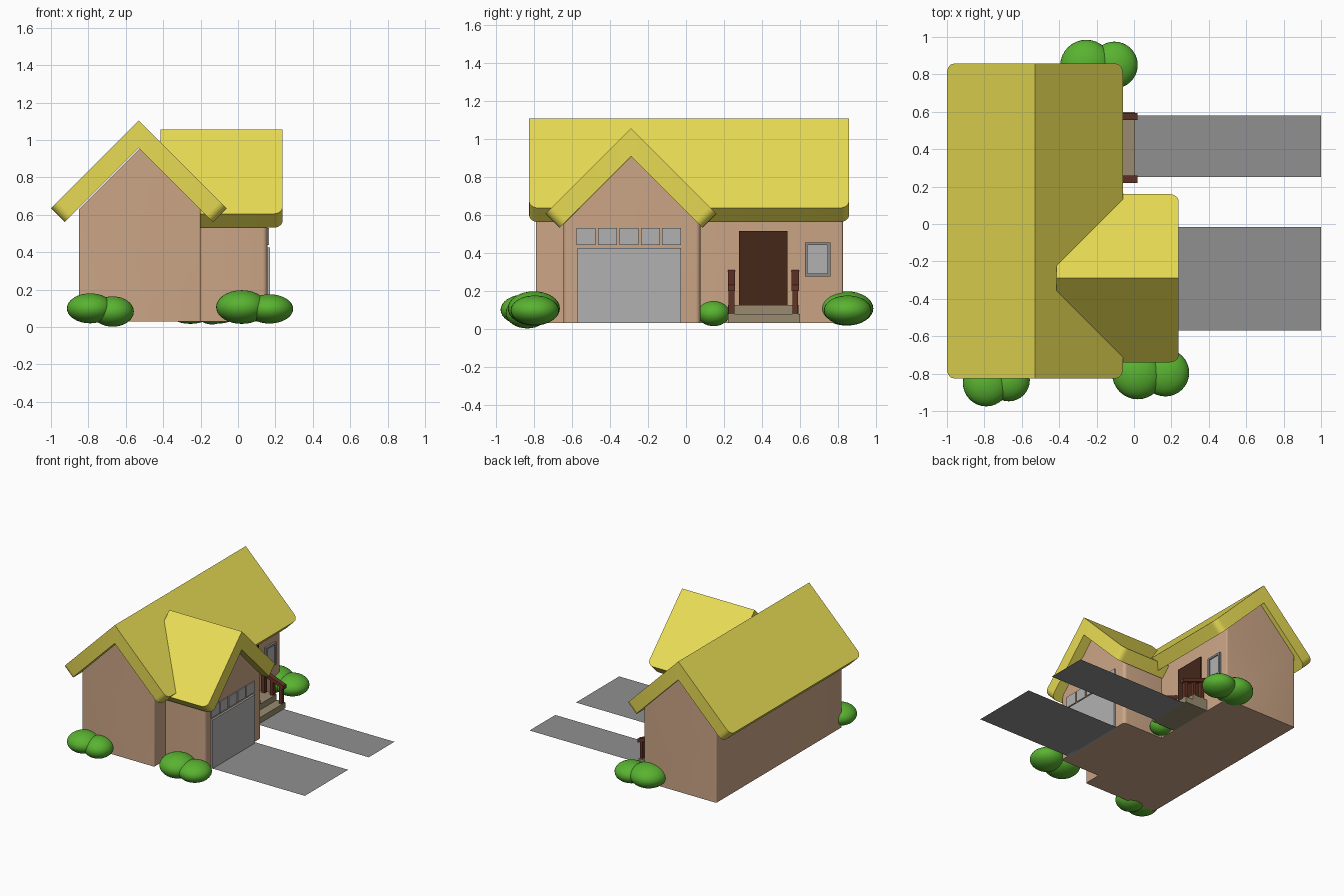
import bpy, bmesh
from math import radians
from mathutils import Vector

if "Cube" in bpy.data.objects:
    bpy.data.objects.remove(bpy.data.objects["Cube"])


def material(name, rgb):
    m = bpy.data.materials.new(name)
    m.diffuse_color = (*rgb, 1)
    m.use_nodes = True
    m.node_tree.nodes["Principled BSDF"].inputs["Base Color"].default_value = m.diffuse_color
    return m


YELLOW = material("roof_yellow", (0.82, 0.72, 0.09))
TAN = material("wall_tan", (0.60, 0.38, 0.24))
STONE = material("step_stone", (0.32, 0.26, 0.16))
DARK = material("door_brown", (0.06, 0.02, 0.01))
RED = material("rail_brown", (0.13, 0.035, 0.02))
GREEN = material("bush_green", (0.10, 0.45, 0.03))
FRAME = material("frame_grey", (0.25, 0.26, 0.28))
PAVING = material("paving_grey", (0.28, 0.28, 0.28))
PANE = material("pane_grey", (0.44, 0.44, 0.45))


def finish(name, bm, mat, smooth=False):
    bmesh.ops.recalc_face_normals(bm, faces=bm.faces)
    me = bpy.data.meshes.new(name)
    bm.to_mesh(me)
    bm.free()
    ob = bpy.data.objects.new(name, me)
    bpy.context.collection.objects.link(ob)
    me.materials.append(mat)
    if smooth:
        bpy.ops.object.select_all(action='DESELECT')
        ob.select_set(True)
        bpy.context.view_layer.objects.active = ob
        bpy.ops.object.shade_smooth_by_angle(angle=radians(35))
    return ob


def prism(name, profile, axis, a, b, mat, radius=0, pick=None):
    """Extrude a (horizontal, z) profile along x or y, rounding the picked edges."""
    bm = bmesh.new()

    def co(h, z, t):
        return (t, h, z) if axis == 'x' else (h, t, z)
    face = bm.faces.new([bm.verts.new(co(h, z, a)) for h, z in profile])
    ext = bmesh.ops.extrude_face_region(bm, geom=[face])
    moved = [v for v in ext["geom"] if isinstance(v, bmesh.types.BMVert)]
    bmesh.ops.translate(bm, verts=moved, vec=co(0, 0, b - a))
    bmesh.ops.recalc_face_normals(bm, faces=bm.faces)
    if radius:
        edges = [e for e in bm.edges if pick(*[v.co for v in e.verts])]
        bmesh.ops.bevel(bm, geom=edges, offset=radius, segments=5,
                        profile=0.5, affect='EDGES')
    return finish(name, bm, mat, bool(radius))


def box(name, x, y, z, mat):
    return prism(name, [(x[0], z[0]), (x[1], z[0]), (x[1], z[1]), (x[0], z[1])],
                 'y', y[0], y[1], mat)


def roof(name, axis, mid, top, half, a, b, mat, ends):
    """45 degree gable roof slab with rounded eave corners at the given ends."""
    t = 0.074
    prof = [(mid - half, top - half), (mid, top), (mid + half, top - half),
            (mid + half - t, top - half - t), (mid, top - 2 * t),
            (mid - half + t, top - half - t)]
    i, h = (0, 1) if axis == 'x' else (1, 0)

    def eave_tip(p, q):
        return (abs(p[i] - q[i]) < 1e-5 and any(abs(p[i] - e) < 1e-5 for e in ends)
                and max(p.z, q.z) < top - half + 0.01 and abs(p[h] - q[h]) < t * 1.1)
    return prism(name, prof, axis, a, b, mat, 0.05, eave_tip)


def walls(name, axis, lo, hi, apex, a, b, radius):
    mid, half = (lo + hi) / 2, (hi - lo) / 2
    prof = [(lo, 0.03), (hi, 0.03), (hi, apex - half), (mid, apex), (lo, apex - half)]
    return prism(name, prof, axis, a, b, TAN, radius,
                 lambda p, q: (p - q).xy.length < 1e-5)


# House and garage shells
walls("house_walls", 'y', -0.85, -0.20, 0.955, -0.79, 0.825, 0.01)
walls("garage_walls", 'x', -0.645, 0.075, 0.91, -0.40, 0.157, 0.025)
roof("house_roof", 'y', -0.53, 1.105, 0.47, -0.825, 0.857, YELLOW, (-0.825, 0.857))
roof("garage_roof", 'x', -0.29, 1.055, 0.45, -0.415, 0.238, YELLOW, (0.238,))

# Garage door and the row of small windows above it
box("garage_door", (0.14, 0.172), (-0.57, -0.025), (0.03, 0.425), PANE)
for k in range(5):
    y = -0.575 + k * 0.1125
    box("garage_window", (0.14, 0.165), (y, y + 0.1), (0.44, 0.53), PANE)

# Front door, steps and side window
box("front_door", (-0.22, -0.188), (0.28, 0.535), (0.125, 0.515), DARK)
box("lower_step", (-0.20, 0.005), (0.22, 0.60), (0.03, 0.077), STONE)
box("upper_step", (-0.20, -0.07), (0.222, 0.595), (0.077, 0.125), STONE)
box("window_pane", (-0.21, -0.192), (0.635, 0.75), (0.285, 0.445), PANE)
for y in ((0.625, 0.64), (0.745, 0.76)):
    box("window_frame_side", (-0.21, -0.184), y, (0.275, 0.455), FRAME)
for z in ((0.275, 0.29), (0.44, 0.455)):
    box("window_frame_bar", (-0.21, -0.184), (0.64, 0.745), z, FRAME)

# Sloping handrails with posts
for y in (0.239, 0.574):
    prism("handrail", [(-0.20, 0.28), (0.02, 0.20), (0.02, 0.23), (-0.20, 0.31)],
          'y', y - 0.019, y + 0.019, RED)
    for x, base in ((-0.165, 0.125), (-0.09, 0.125), (-0.01, 0.077)):
        box("rail_post", (x - 0.013, x + 0.013), (y - 0.015, y + 0.015),
            (base, 0.215 - x * 0.36), RED)

# Flat driveway and garden path
for name, x, y in (("driveway", (0.157, 1.0), (-0.57, -0.015)),
                   ("garden_path", (0.0, 1.0), (0.25, 0.58))):
    bm = bmesh.new()
    bm.faces.new([bm.verts.new(c) for c in ((x[0], y[0], 0.03), (x[1], y[0], 0.03),
                                            (x[1], y[1], 0.03), (x[0], y[1], 0.03))])
    finish(name, bm, PAVING)

# Bushes: x, y, z, radius, half height
for x, y, z, r, h in ((-0.79, -0.85, 0.10, 0.125, 0.08), (-0.67, -0.835, 0.083, 0.113, 0.081),
                      (0.02, -0.80, 0.107, 0.137, 0.09), (0.168, -0.795, 0.097, 0.127, 0.078),
                      (-0.255, 0.845, 0.107, 0.14, 0.09), (-0.105, 0.85, 0.097, 0.125, 0.078),
                      (-0.14, 0.145, 0.08, 0.085, 0.066)):
    bm = bmesh.new()
    bmesh.ops.create_uvsphere(bm, u_segments=32, v_segments=16, radius=1)
    bmesh.ops.scale(bm, vec=Vector((r, r, h)), verts=bm.verts)
    bmesh.ops.translate(bm, vec=Vector((x, y, z)), verts=bm.verts)
    finish("bush", bm, GREEN, True)
